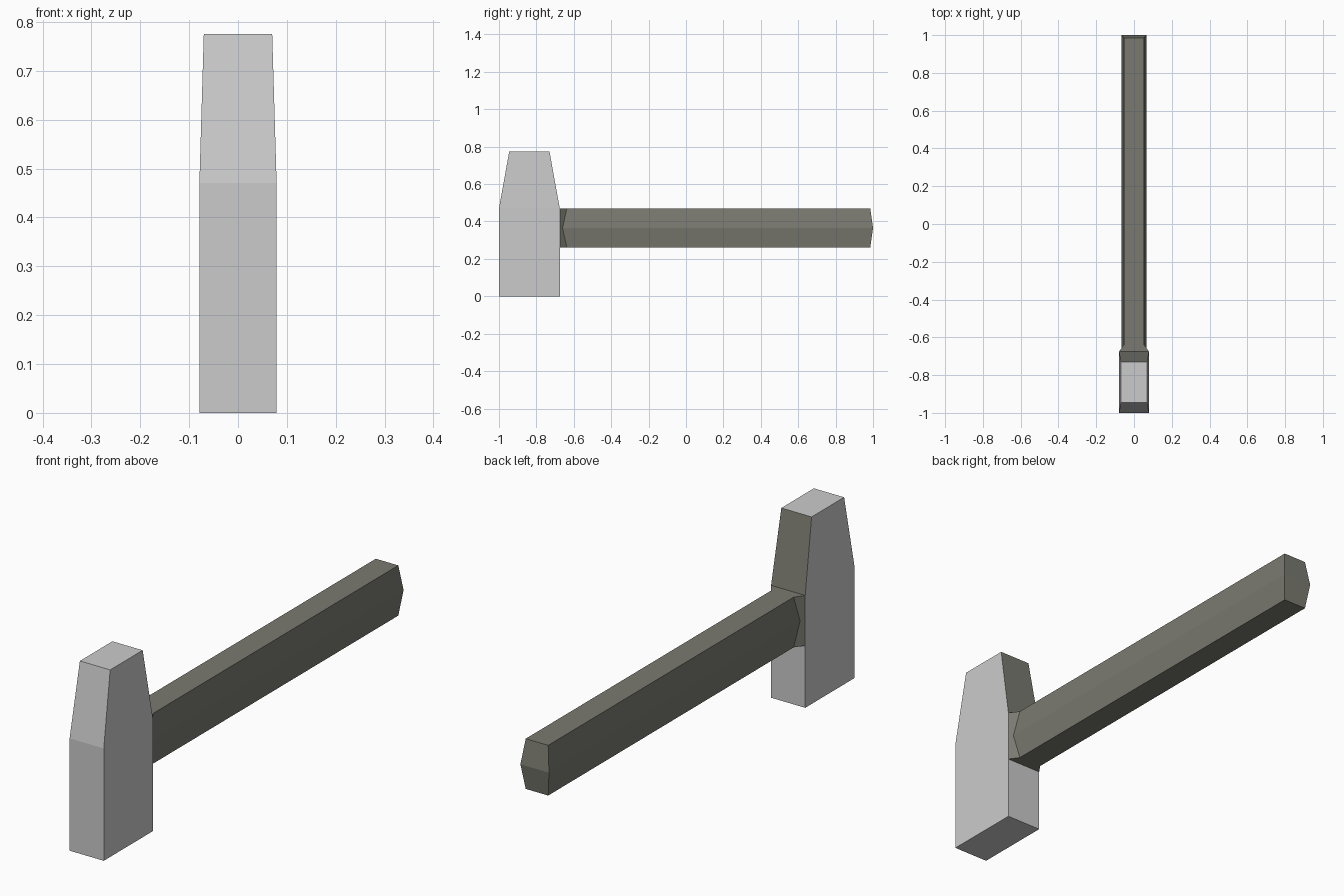
import bpy, bmesh

if "Cube" in bpy.data.objects:
    bpy.data.objects.remove(bpy.data.objects["Cube"])


def material(name, rgb):
    m = bpy.data.materials.new(name)
    m.diffuse_color = (*rgb, 1.0)
    m.use_nodes = True
    m.node_tree.nodes["Principled BSDF"].inputs["Base Color"].default_value = m.diffuse_color
    return m


steel = material("light_grey_steel", (0.60, 0.60, 0.60))
grip = material("dark_olive_grey", (0.195, 0.195, 0.165))


def loft(name, rings, mats):
    """Skin equal-length rings of points and cap both ends."""
    bm = bmesh.new()
    loops = [[bm.verts.new(p) for p in ring] for ring in rings]
    for a, b in zip(loops, loops[1:]):
        n = len(a)
        for i in range(n):
            j = (i + 1) % n
            bm.faces.new((a[i], a[j], b[j], b[i]))
    # split six-sided caps along the middle ridge so they stay flat
    for cap in (loops[0], loops[-1]):
        if len(cap) == 6:
            bm.faces.new((cap[0], cap[1], cap[2], cap[3]))
            bm.faces.new((cap[3], cap[4], cap[5], cap[0]))
        else:
            bm.faces.new(cap)
    bmesh.ops.recalc_face_normals(bm, faces=bm.faces)
    me = bpy.data.meshes.new(name)
    bm.to_mesh(me)
    bm.free()
    for m in mats:
        me.materials.append(m)
    ob = bpy.data.objects.new(name, me)
    bpy.context.collection.objects.link(ob)
    return ob


# Head: straight block with a tapered top
def rect(hx, y0, y1, z):
    return [(-hx, y0, z), (hx, y0, z), (hx, y1, z), (-hx, y1, z)]


head = loft("hammer_head", [rect(0.079, -1.0, -0.675, 0.0),
                            rect(0.079, -1.0, -0.675, 0.47),
                            rect(0.07, -0.945, -0.73, 0.775)], [steel, grip])
# The rear sloping face shares the handle colour
for f in head.data.polygons:
    if f.normal.y > 0.5 and f.normal.z > 0.05:
        f.material_index = 1


# Handle: six-sided bar, flared at the head, ridged at the far end
def hexagon(w_edge, w_mid, y_edge, y_mid, z0=0.26, z1=0.47):
    zm = (z0 + z1) / 2
    return [(w_mid, y_mid, zm), (w_edge, y_edge, z1), (-w_edge, y_edge, z1),
            (-w_mid, y_mid, zm), (-w_edge, y_edge, z0), (w_edge, y_edge, z0)]


loft("handle", [hexagon(0.079, 0.079, -0.675, -0.675),
                hexagon(0.052, 0.066, -0.637, -0.66),
                hexagon(0.052, 0.066, 0.985, 1.0)], [grip])
